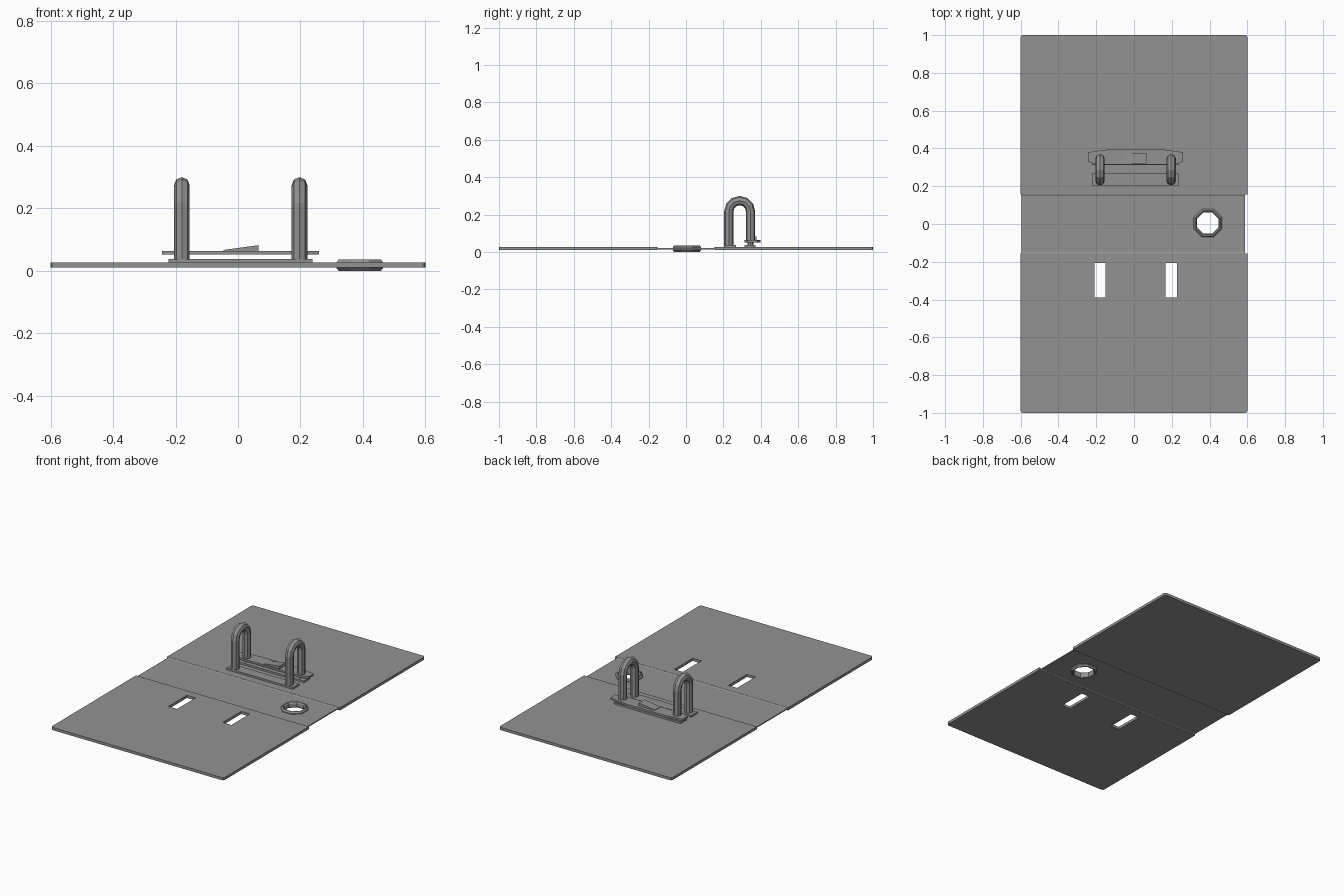
import bpy, bmesh
from math import pi, sin, cos
from mathutils import Vector

if "Cube" in bpy.data.objects:
    bpy.data.objects.remove(bpy.data.objects["Cube"])

GREY = bpy.data.materials.new("binder grey")
GREY.use_nodes = True
COLOUR = (0.29, 0.29, 0.29, 1)
GREY.diffuse_color = COLOUR
GREY.node_tree.nodes["Principled BSDF"].inputs["Base Color"].default_value = COLOUR


def finish(name, bm):
    bmesh.ops.recalc_face_normals(bm, faces=bm.faces)
    mesh = bpy.data.meshes.new(name)
    bm.to_mesh(mesh)
    bm.free()
    mesh.materials.append(GREY)
    obj = bpy.data.objects.new(name, mesh)
    bpy.context.collection.objects.link(obj)
    return obj


def loft(name, rings, loop=False):
    """Skin a series of equal point rings; cap the ends unless looped."""
    bm = bmesh.new()
    rows = [[bm.verts.new(p) for p in ring] for ring in rings]
    pairs = list(zip(rows, rows[1:])) + ([(rows[-1], rows[0])] if loop else [])
    for a, b in pairs:
        for i in range(len(a)):
            bm.faces.new((a[i - 1], a[i], b[i], b[i - 1]))
    if not loop:
        bm.faces.new(rows[0])
        bm.faces.new(rows[-1])
    return finish(name, bm)


def plate(name, outline, z0, z1):
    return loft(name, [[(x, y, z) for x, y in outline] for z in (z0, z1)])


def box(name, x0, x1, y0, y1, z0, z1):
    return plate(name, [(x0, y0), (x1, y0), (x1, y1), (x0, y1)], z0, z1)


def circle(cx, cy, r, turn=0.0):
    return [(cx + r * cos(turn + k * pi / 4), cy + r * sin(turn + k * pi / 4)) for k in range(8)]


def cut(target, cutter):
    cutter.hide_render = True
    mod = target.modifiers.new("hole", 'BOOLEAN')
    mod.operation = 'DIFFERENCE'
    mod.solver = 'EXACT'
    mod.object = cutter
    bpy.context.view_layer.objects.active = target
    bpy.ops.object.modifier_apply(modifier=mod.name)
    bpy.data.objects.remove(cutter)


BOTTOM, TOP = 0.01, 0.027
HOOPS = (-0.18, 0.197)

# Cover boards with small chamfered outer corners
C = 0.012
covers = {}
for name, s in (("front_cover", -1), ("back_cover", 1)):
    outline = [(-0.6, s * 0.155), (0.6, s * 0.155), (0.6, s * (1 - C)), (0.6 - C / 3, s * (1 - C / 3)),
               (0.6 - C, s), (C - 0.6, s), (C / 3 - 0.6, s * (1 - C / 3)), (-0.6, s * (1 - C))]
    covers[name] = plate(name, outline, BOTTOM, TOP)

# Slots the hoops pass through when closed
for x in HOOPS:
    cut(covers["front_cover"], box("slot_cutter", x - 0.03, x + 0.03, -0.39, -0.207, -0.1, 0.1))

# Thin spine with sloped hinge edges
profile = [(-0.157, BOTTOM), (-0.147, 0.015), (0.147, 0.015), (0.157, BOTTOM),
           (0.157, TOP), (0.147, 0.022), (-0.147, 0.022), (-0.157, TOP)]
spine = loft("spine", [[(x, y, z) for y, z in profile] for x in (-0.595, 0.587)])
cut(spine, plate("finger_hole_cutter", circle(0.39, 0.005, 0.068, pi / 8), -0.1, 0.1))

# Octagonal finger ring through the spine
section = [(0.081, 0.009), (0.081, 0.027), (0.073, 0.036), (0.067, 0.036),
           (0.061, 0.027), (0.061, 0.009), (0.067, 0), (0.073, 0)]
loft("finger_ring", [[(0.39 + r * cos(a), 0.005 + r * sin(a), z) for r, z in section]
                     for a in [pi / 8 + k * pi / 4 for k in range(8)]], loop=True)

# Mounting strips and the shaped clamp bar above the rear one
box("front_strip", -0.223, 0.239, 0.204, 0.267, TOP - 0.002, 0.038)
box("rear_strip", -0.223, 0.239, 0.312, 0.372, TOP - 0.002, 0.038)
plate("clamp_bar", [(-0.244, 0.33), (-0.2, 0.314), (0.216, 0.314), (0.26, 0.33),
                    (0.26, 0.38), (0.137, 0.397), (-0.12, 0.397), (-0.244, 0.38)], 0.052, 0.064)

# Wedge shaped release lever
wedge = [(-0.046, 0.062), (0.065, 0.062), (0.065, 0.082), (-0.046, 0.067)]
loft("release_lever", [[(x, y, z) for x, z in wedge] for y in (0.32, 0.376)])

# Arched hoops on short rear posts
R, TUBE, MID, SPRING = 0.058, 0.025, 0.287, 0.217
path = [(Vector((0, MID - R, 0.036)), 0)]
path += [(Vector((0, MID - R * cos(a), SPRING + R * sin(a))), a) for a in [k * pi / 6 for k in range(7)]]
path += [(Vector((0, MID + R, 0.055)), pi)]
for side, x in zip(("right", "left"), HOOPS):
    rings = []
    for centre, a in path:
        outward = Vector((0, -cos(a), sin(a)))
        rings.append([centre + Vector((x + u, 0, 0)) + outward * v for u, v in circle(0, 0, TUBE)])
    loft(side + "_hoop", rings)
    plate(side + "_post", circle(x, MID + R, 0.016), 0.036, 0.056)
